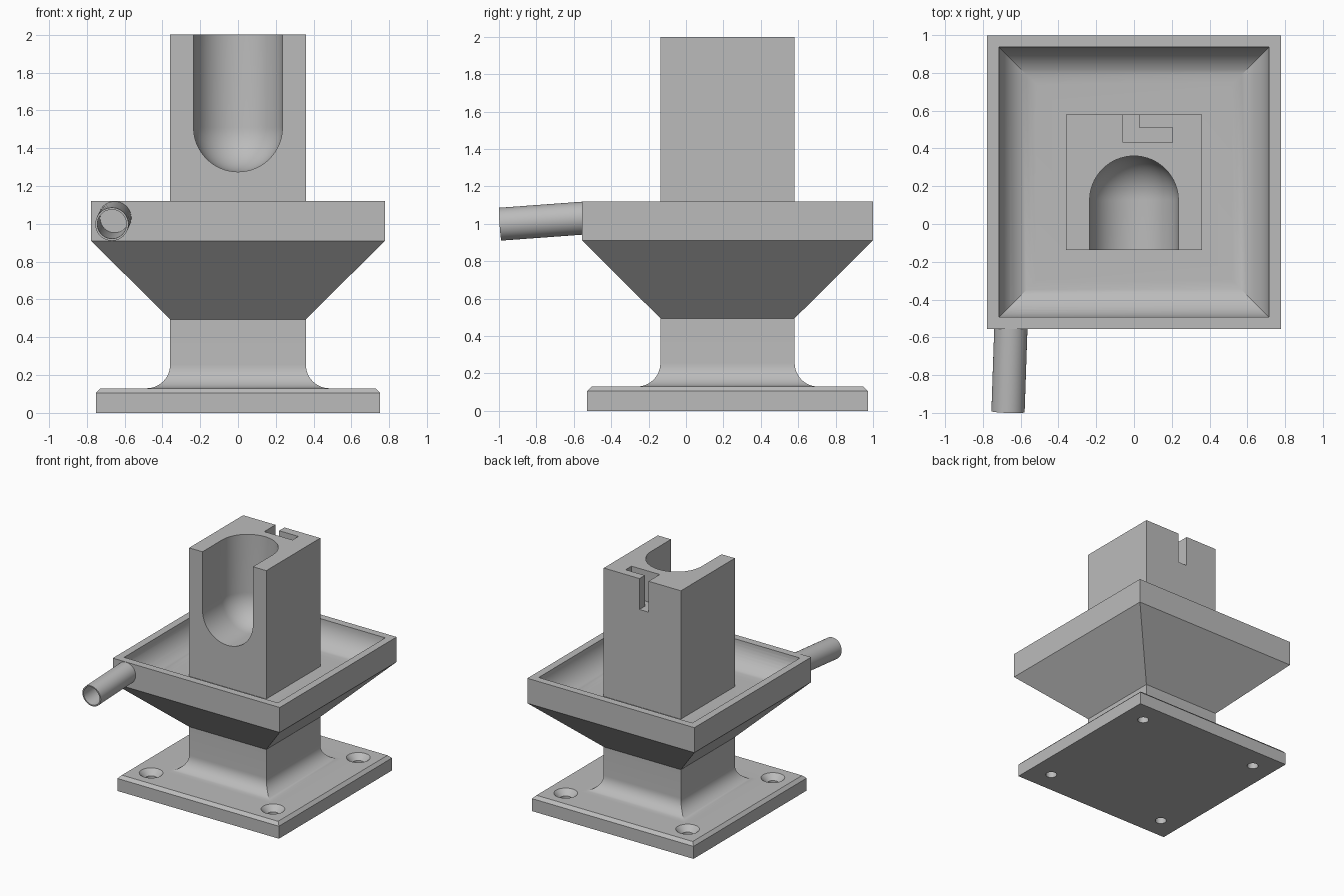
import bpy, bmesh, math
from mathutils import Vector

cube = bpy.data.objects.get("Cube")
if cube:
    bpy.data.objects.remove(cube, do_unlink=True)

CY = 0.222          # centre of the square column in y
POST = 0.359        # half width of the column
TOP = 2.0

grey = bpy.data.materials.new("plain grey")
grey.use_nodes = True
COLOUR = (0.5, 0.5, 0.5, 1)
grey.diffuse_color = COLOUR
grey.node_tree.nodes["Principled BSDF"].inputs["Base Color"].default_value = COLOUR


def finish(name, bm):
    bmesh.ops.recalc_face_normals(bm, faces=bm.faces)
    mesh = bpy.data.meshes.new(name)
    bm.to_mesh(mesh)
    bm.free()
    mesh.materials.append(grey)
    obj = bpy.data.objects.new(name, mesh)
    bpy.context.collection.objects.link(obj)
    return obj


def loft(name, rings):
    """Closed solid through rings of equal point count."""
    bm = bmesh.new()
    loops = [[bm.verts.new(p) for p in ring] for ring in rings]
    n = len(loops[0])
    for a, b in zip(loops, loops[1:]):
        for i in range(n):
            j = (i + 1) % n
            bm.faces.new((a[i], a[j], b[j], b[i]))
    bm.faces.new(loops[0][::-1])
    bm.faces.new(loops[-1])
    return finish(name, bm)


def circle(r, z, x, y, n=32):
    return [(x + r * math.cos(2 * math.pi * i / n),
             y + r * math.sin(2 * math.pi * i / n), z) for i in range(n)]


def fillet(cx, cz, r, start, end, n=12):
    angles = [math.radians(start + (end - start) * i / n) for i in range(n + 1)]
    return [(cx + r * math.cos(a), cz + r * math.sin(a)) for a in angles]


def activate(obj):
    bpy.ops.object.select_all(action='DESELECT')
    obj.select_set(True)
    bpy.context.view_layer.objects.active = obj


def cut(obj, cutter):
    cutter.hide_render = True
    mod = obj.modifiers.new("cut", 'BOOLEAN')
    mod.operation = 'DIFFERENCE'
    mod.solver = 'EXACT'
    mod.object = cutter
    activate(obj)
    bpy.ops.object.modifier_apply(modifier=mod.name)
    bpy.data.objects.remove(cutter, do_unlink=True)


def rod(name, start, end, radius, caps=True):
    bm = bmesh.new()
    axis = end - start
    bmesh.ops.create_cone(bm, cap_ends=caps, segments=40, radius1=radius,
                          radius2=radius, depth=axis.length)
    turn = axis.to_track_quat('Z', 'Y').to_matrix().to_4x4()
    turn.translation = (start + end) / 2
    bm.transform(turn)
    return finish(name, bm)


# Base, neck, funnel, tray and post as one square profile (half width, height)
RB, RT = 0.125, 0.195
RIM, INNER, FLOOR = 1.12, 0.715, 0.92
profile = [(0.752, 0), (0.752, 0.105), (0.727, 0.13)]
profile += fillet(POST + RB, 0.13 + RB, RB, 270, 180)
profile += [(POST, 0.495), (0.777, 0.91), (0.777, RIM), (INNER, RIM)]
profile += fillet(INNER - RT, FLOOR + RT, RT, 0, -90)
profile += [(POST, FLOOR), (POST, TOP)]
corners = [(-1, -1), (1, -1), (1, 1), (-1, 1)]
stand = loft("stand_body", [[(sx * h, CY + sy * h, z) for sx, sy in corners]
                            for h, z in profile])

# Rounded pocket open to the front and top
R, PY, PZ, N = 0.235, 0.125, 1.51, 32
rings = []
for i in range(N + 1):
    t = math.pi * (i / N - 0.5) * 0.998
    x, r = R * math.sin(t), R * math.cos(t)
    ring = [(x, PY + r, TOP + 0.2)]
    ring += [(x, y, z) for y, z in fillet(PY, PZ, r, 0, -90, 16)]
    ring += [(x, -0.4, PZ - r), (x, -0.4, TOP + 0.2)]
    rings.append(ring)
cut(stand, loft("pocket_cutter", rings))

# L-shaped slot at the back of the post
slot = [(-0.058, 0.7), (-0.058, 0.432), (0.205, 0.432), (0.205, 0.51),
        (0.026, 0.51), (0.026, 0.7)]
cut(stand, loft("slot_cutter", [[(x, y, z) for x, y in slot]
                                for z in (TOP - 0.26, TOP + 0.1)]))

# Countersunk screw holes
HOLE = 0.567
for sx, sy in corners:
    x, y = sx * HOLE, CY + sy * HOLE
    steps = [(0.044, -0.05), (0.044, 0.085), (0.092, 0.131), (0.092, 0.16)]
    cut(stand, loft("screw_cutter", [circle(r, z, x, y) for r, z in steps]))

# Drain spout with its bore through the tray wall
tip = Vector((-0.667, -0.994, 0.998))
root = Vector((-0.652, -0.555, 1.03))
way = (root - tip).normalized()
cut(stand, rod("bore_cutter", root - way * 0.1, root + way * 0.135, 0.066))
spout = rod("drain_spout", tip, root + way * 0.03, 0.077, caps=False)
wall = spout.modifiers.new("wall", 'SOLIDIFY')
wall.thickness = 0.011
wall.offset = -1
activate(spout)
bpy.ops.object.modifier_apply(modifier=wall.name)

for obj in (stand, spout):
    activate(obj)
    bpy.ops.object.shade_smooth_by_angle(angle=math.radians(25))
